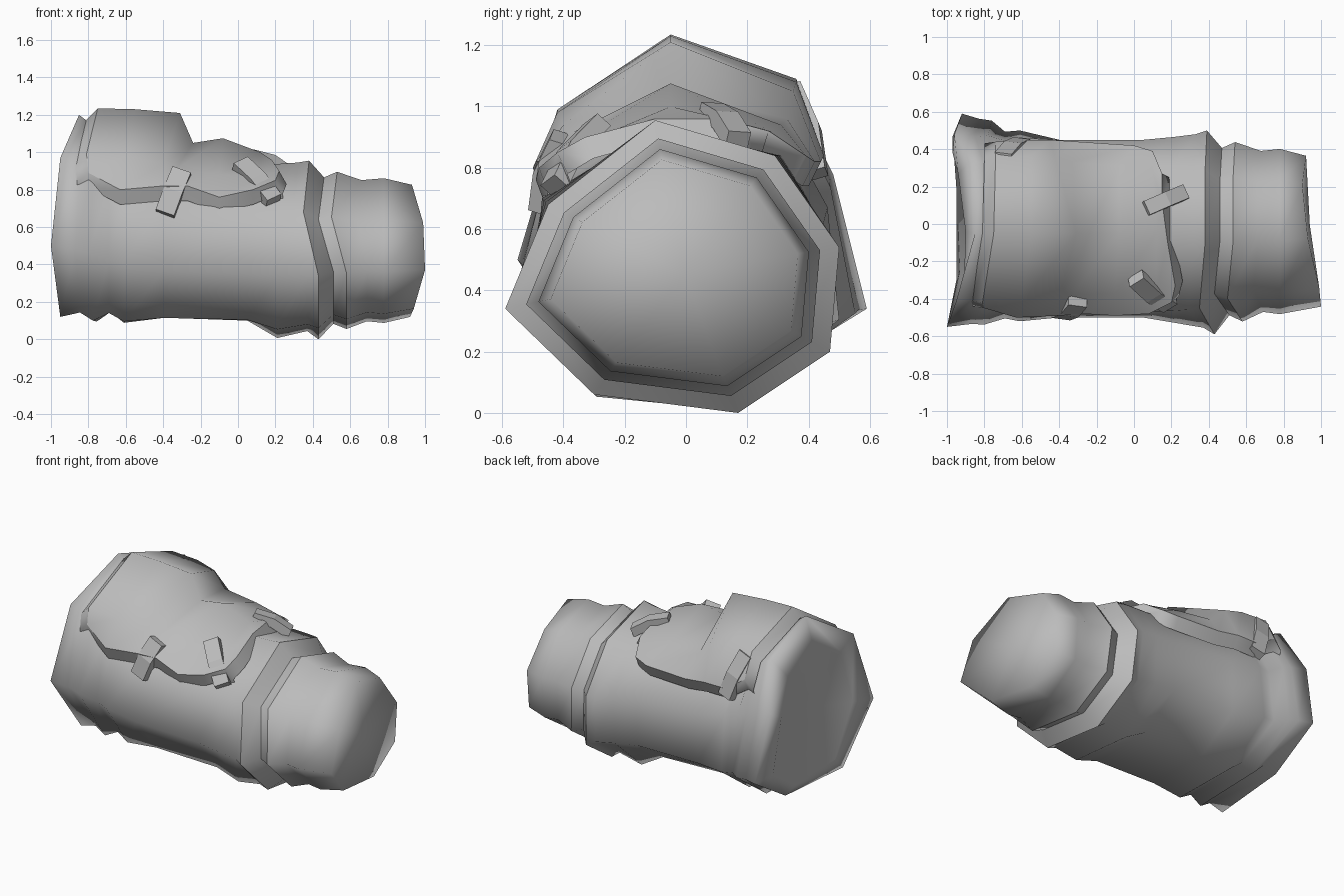
import bpy, bmesh, math
from mathutils import Vector

if "Cube" in bpy.data.objects:
    bpy.data.objects.remove(bpy.data.objects["Cube"])

grey = bpy.data.materials.new("plain grey")
grey.diffuse_color = (0.5, 0.5, 0.5, 1)
grey.use_nodes = True
grey.node_tree.nodes["Principled BSDF"].inputs["Base Color"].default_value = grey.diffuse_color


def make(name, bm):
    bmesh.ops.recalc_face_normals(bm, faces=bm.faces)
    me = bpy.data.meshes.new(name)
    bm.to_mesh(me)
    bm.free()
    me.materials.append(grey)
    ob = bpy.data.objects.new(name, me)
    bpy.context.collection.objects.link(ob)
    return ob


# Eight-sided (y, z) cross-sections, clockwise from the top
CUFF = [(-.10, .955), (.29, .84), (.50, .54), (.47, .20), (.17, 0), (-.30, .06), (-.59, .34), (-.45, .68)]
BODY = [(-.08, .93), (.31, .84), (.45, .60), (.44, .28), (.17, .11), (-.29, .11), (-.50, .35), (-.47, .70)]
END = [(-.05, 1.20), (.34, 1.06), (.48, .78), (.59, .34), (.25, .13), (-.30, .12), (-.55, .50), (-.41, .97)]
# Slant of each ring along x
CUFF_DX = [0, 0, .01, .03, .05, .05, .05, -.03]
STEP_DX = [-.02, -.02, 0, .01, .01, .01, .01, -.04]
TIP_DX = [-.03, -.06, -.04, -.04, -.04, -.02, .04, .03]
END_DX = [.13, .11, .02, .06, .07, .03, -.02, .03]
BOWL_DX = [.08, .04, .01, .01, .03, .05, .06, .07]
ZERO = [0] * 8


def ring(prof, x, scale=1, dx=ZERO, drop=0):
    out = []
    for i, (y, z) in enumerate(prof):
        z -= {4: drop, 5: drop * .6}.get(i, 0)   # sagging folds underneath
        out.append((x + dx[i], -.02 + (y + .02) * scale, .46 + (z - .46) * scale))
    return out


def mix(t, other=END):
    return [(a + (c - a) * t, b + (d - b) * t) for (a, b), (c, d) in zip(BODY, other)]


def loft(name, rings, sharp, caps):
    """Skin the rings; caps gives the centre x for each closed end, sharp lists hard rings."""
    bm = bmesh.new()
    rows = [[bm.verts.new(p) for p in r] for r in rings]
    for a, b in zip(rows, rows[1:]):
        for i in range(8):
            j = (i + 1) % 8
            bm.faces.new((a[i], a[j], b[j], b[i]))
    for row, cx in zip((rows[0], rows[-1]), caps):
        mid = sum((v.co for v in row), Vector()) / 8
        c = bm.verts.new((cx, mid.y, mid.z))
        for i in range(8):
            bm.faces.new((row[i], row[(i + 1) % 8], c))
    for f in bm.faces:
        f.smooth = True
    for k in sharp:
        for i in range(8):
            bm.edges.get((rows[k][i], rows[k][(i + 1) % 8])).smooth = False
    return make(name, bm)


# Sleeve, cuff and wrist as one closed tube
fade = [d * .5 for d in END_DX]
loft("sleeve", [
    ring(END, -.98, .80, BOWL_DX),
    ring(END, -.98, 1, END_DX),
    ring(mix(.9), -.86, .98, fade, -.03),
    ring(mix(.75), -.79, 1, fade, .03),
    ring(mix(.5), -.69, .96, ZERO, -.02),
    ring(mix(.4), -.61, 1, ZERO, .03),
    ring(mix(.1), -.40, .99),
    ring(BODY, .05, 1, ZERO, .01),
    ring(mix(.3, CUFF), .21, 1, ZERO, .07),
    ring(mix(.6, CUFF), .32, 1, CUFF_DX),
    ring(CUFF, .38, 1, CUFF_DX),
    ring(CUFF, .46, .82, CUFF_DX),
    ring(CUFF, .53, .88, CUFF_DX),
    ring(CUFF, .68, .79, STEP_DX),
    ring(CUFF, .78, .81, ZERO),
    ring(CUFF, .96, .74, TIP_DX),
], sharp=(10, 11, 12), caps=(-.84, .94))

# Raised shoulder plate: rows run from the front edge over the top to the back edge
PLATE = [
    [(-.80, -.45, .89), (-.81, -.42, .99), (-.75, -.05, 1.235), (-.74, .36, 1.09), (-.74, .44, .93)],
    [(-.63, -.50, .80), (-.60, -.42, .98), (-.55, -.05, 1.23), (-.55, .36, 1.08), (-.60, .45, .84)],
    [(-.40, -.49, .82), (-.40, -.40, .94), (-.31, -.05, 1.21), (-.42, .35, 1.05), (-.45, .45, .84)],
    [(-.27, -.48, .82), (-.33, -.38, .91), (-.24, -.05, 1.05), (-.33, .33, .96), (-.30, .44, .82)],
    [(-.10, -.49, .76), (-.10, -.37, .88), (-.08, -.05, 1.075), (-.08, .31, .94), (0, .42, .82)],
    [(.08, -.48, .80), (.12, -.36, .87), (.12, -.05, 1.0), (.10, .28, .92), (.10, .39, .84)],
    [(.20, -.42, .85), (.22, -.33, .90), (.18, -.10, .96), (.15, .12, .96), (.15, .27, .92)],
]
# Sloping skirt that joins the plate to the sleeve
pts = [[Vector(p) for p in r] for r in PLATE]
pts = [[r[0] + Vector((0, .03, -.08))] + r + [r[-1] + Vector((0, -.04, -.08))] for r in pts]
first = [p + Vector((-.06, -.02 * p.y, -.06)) for p in pts[0]]
last = [p + Vector((.04, -.08 * p.y, -.07)) for p in pts[-1]]
pts = [first] + pts + [last]
bm = bmesh.new()
rows = [[bm.verts.new(p) for p in r] for r in pts]
for a, b in zip(rows, rows[1:]):
    for i in range(6):
        bm.faces.new((a[i], b[i], b[i + 1], a[i + 1]))
R, C = len(rows), 7
for f in bm.faces:
    f.smooth = True
for r in range(1, R - 1):
    for c in (1, C - 2):
        if r < R - 2:
            bm.edges.get((rows[r][c], rows[r + 1][c])).smooth = False
for r in (1, R - 2):
    for c in range(1, C - 2):
        bm.edges.get((rows[r][c], rows[r][c + 1])).smooth = False
plate = make("shoulder_plate", bm)
up = sum((p.normal.z * p.area for p in plate.data.polygons))
if up < 0:
    plate.data.flip_normals()


# Short bent straps that hold the plate edge
def strap(name, start, end, out, width=.095, thick=.06, bulge=.02):
    a, b, out = Vector(start), Vector(end), Vector(out).normalized()
    side = (b - a).cross(out).normalized() * width / 2
    up = side.cross(b - a).normalized()
    if up.dot(out) < 0:
        up = -up
    bm = bmesh.new()
    prev = None
    for p in (a, (a + b) / 2 + up * bulge, b):
        sec = [bm.verts.new(p + side * s + up * h)
               for s, h in ((-1, -thick / 2), (1, -thick / 2), (1, thick / 2), (-1, thick / 2))]
        if prev:
            for i in range(4):
                bm.faces.new((prev[i], prev[(i + 1) % 4], sec[(i + 1) % 4], sec[i]))
        else:
            bm.faces.new(sec)
        prev = sec
    bm.faces.new(prev)
    make(name, bm)


strap("front_strap_left", (-.30, -.41, .90), (-.39, -.48, .67), (0, -1, .4), .105)
strap("front_strap_right", (.01, -.29, .94), (.19, -.43, .74), (.2, -1, .9))
strap("top_strap", (.06, .08, .985), (.27, .17, .89), (.3, .2, 1), .08)
strap("back_strap", (-.70, .35, 1.06), (-.60, .43, .78), (0, 1, .4))
